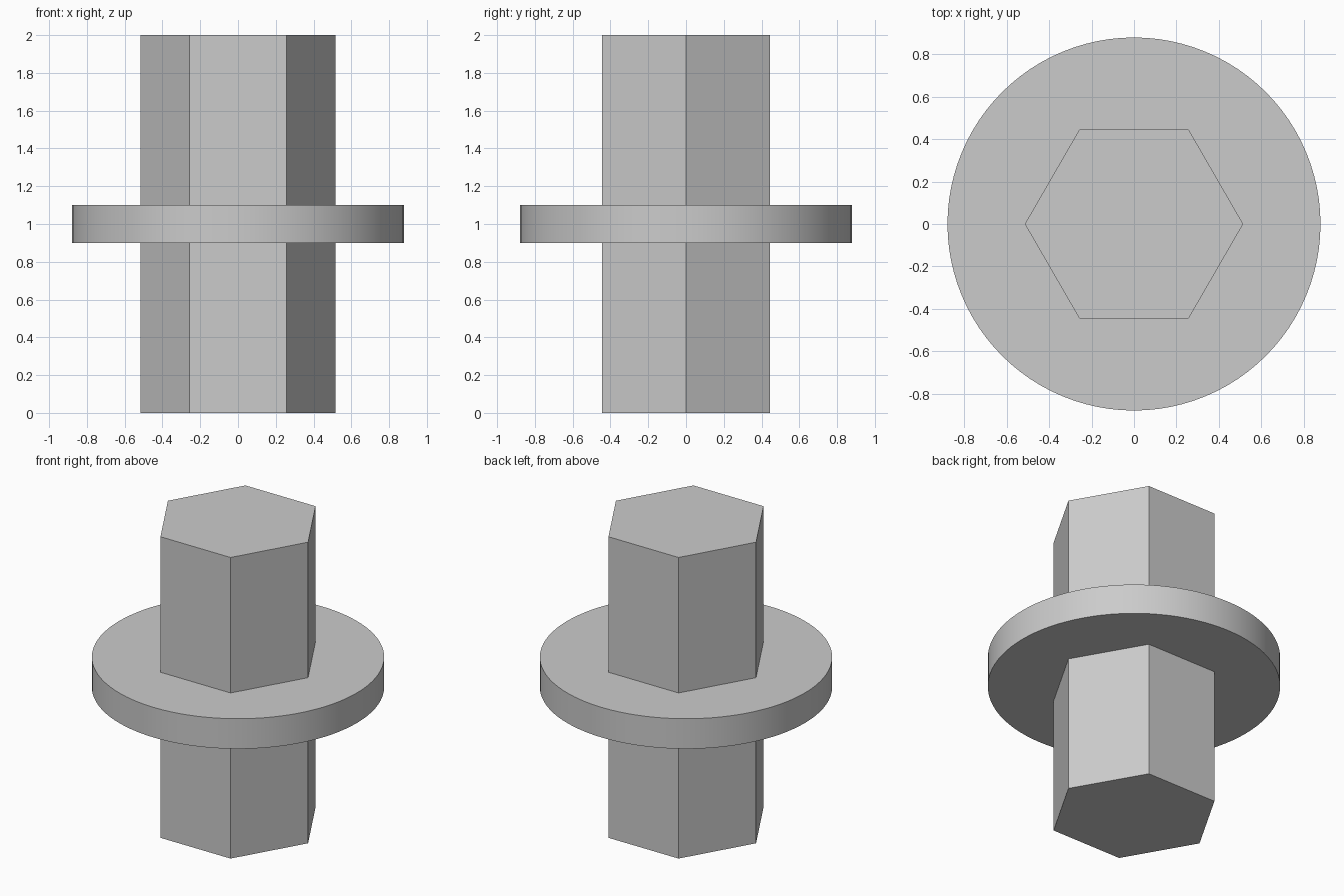
import bpy
import math

# Remove the default object
cube = bpy.data.objects.get("Cube")
if cube:
    bpy.data.objects.remove(cube, do_unlink=True)

# Single plain grey material
grey = bpy.data.materials.new("plain_grey")
grey.use_nodes = True
colour = (0.6, 0.6, 0.6, 1.0)
grey.diffuse_color = colour
grey.node_tree.nodes["Principled BSDF"].inputs["Base Color"].default_value = colour


def prism(name, sides, radius, bottom, top, turn=0.0):
    """Upright prism on the z axis between two heights."""
    bpy.ops.mesh.primitive_cylinder_add(
        vertices=sides, radius=radius, depth=top - bottom,
        location=(0, 0, (bottom + top) / 2), rotation=(0, 0, turn))
    obj = bpy.context.object
    obj.name = name
    obj.data.materials.append(grey)
    return obj


HEX_RADIUS = 0.515
FLANGE_BOTTOM, FLANGE_TOP = 0.9, 1.1

# Hexagonal shaft above and below the flange, corners on the x axis
corner_turn = math.radians(30)
prism("lower_hex_shaft", 6, HEX_RADIUS, 0.0, FLANGE_BOTTOM, corner_turn)
prism("upper_hex_shaft", 6, HEX_RADIUS, FLANGE_TOP, 2.0, corner_turn)

# Round flange with a smooth rim and sharp edges
prism("round_flange", 96, 0.88, FLANGE_BOTTOM, FLANGE_TOP)
bpy.ops.object.shade_smooth_by_angle(angle=math.radians(30))
